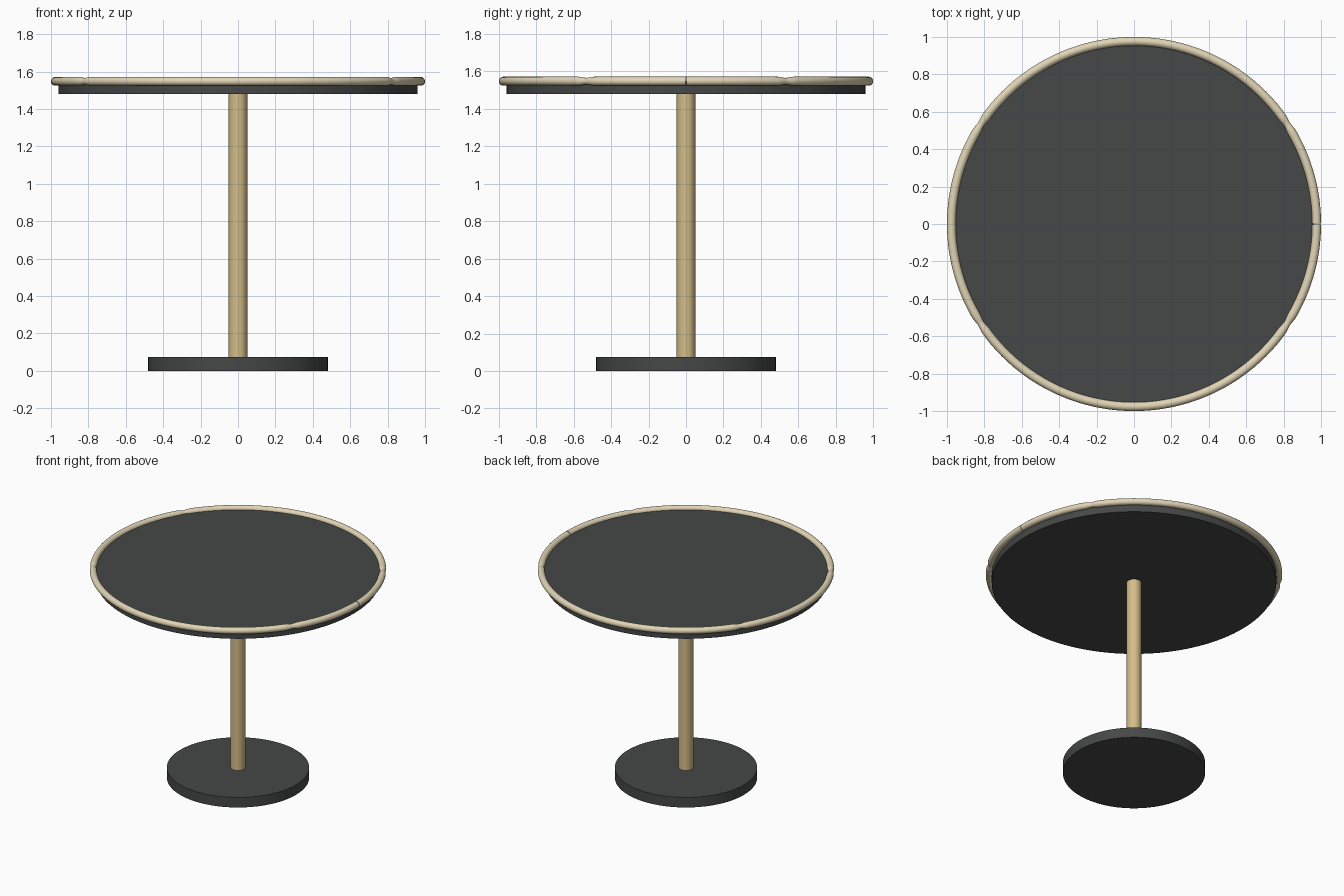
import bpy, bmesh, math

if "Cube" in bpy.data.objects:
    bpy.data.objects.remove(bpy.data.objects["Cube"])


def material(name, rgb):
    m = bpy.data.materials.new(name)
    m.diffuse_color = (*rgb, 1)
    m.use_nodes = True
    m.node_tree.nodes["Principled BSDF"].inputs["Base Color"].default_value = m.diffuse_color
    return m


dark = material("dark_laminate", (0.06, 0.065, 0.062))
brass = material("brass", (0.65, 0.51, 0.25))
pale = material("pale_trim", (0.75, 0.66, 0.46))


def smooth(obj):
    bpy.ops.object.select_all(action='DESELECT')
    obj.select_set(True)
    bpy.context.view_layer.objects.active = obj
    bpy.ops.object.shade_smooth_by_angle(angle=math.radians(35))


def disc(name, radius, z0, z1, mat, sides=96):
    bpy.ops.mesh.primitive_cylinder_add(vertices=sides, radius=radius, depth=z1 - z0,
                                        location=(0, 0, (z0 + z1) / 2))
    obj = bpy.context.object
    obj.name = name
    obj.data.materials.append(mat)
    smooth(obj)
    return obj


# Base, post and top
disc("base", 0.48, 0.0, 0.075, dark)
disc("post", 0.05, 0.07, 1.49, brass, 48)
disc("table_top", 0.96, 1.48, 1.548, dark, 128)

# Bent edge trim: one tube with a seam at +x and slight pinches at its four joints
TUBE, RING, Z, STEPS, SIDES = 0.0235, 0.9765, 1.548, 360, 20
GAP = math.radians(0.15)
JOINTS = (33, 147, 213, 327)
bm = bmesh.new()
rings = []
for i in range(STEPS + 1):
    a = GAP + (2 * math.pi - 2 * GAP) * i / STEPS
    d = min(abs(math.degrees(a) - j) for j in JOINTS)
    r = TUBE * (1 - 0.28 * max(0, 1 - d / 2.5))
    ring = []
    for k in range(SIDES):
        t = 2 * math.pi * k / SIDES
        rad = RING + r * math.cos(t)
        ring.append(bm.verts.new((rad * math.cos(a), rad * math.sin(a), Z + r * math.sin(t))))
    rings.append(ring)
for p, q in zip(rings, rings[1:]):
    for k in range(SIDES):
        n = (k + 1) % SIDES
        bm.faces.new((p[k], q[k], q[n], p[n]))
bm.faces.new(rings[0])
bm.faces.new(rings[-1])
bmesh.ops.recalc_face_normals(bm, faces=bm.faces)
mesh = bpy.data.meshes.new("edge_trim")
bm.to_mesh(mesh)
bm.free()
trim = bpy.data.objects.new("edge_trim", mesh)
bpy.context.collection.objects.link(trim)
mesh.materials.append(pale)
smooth(trim)
